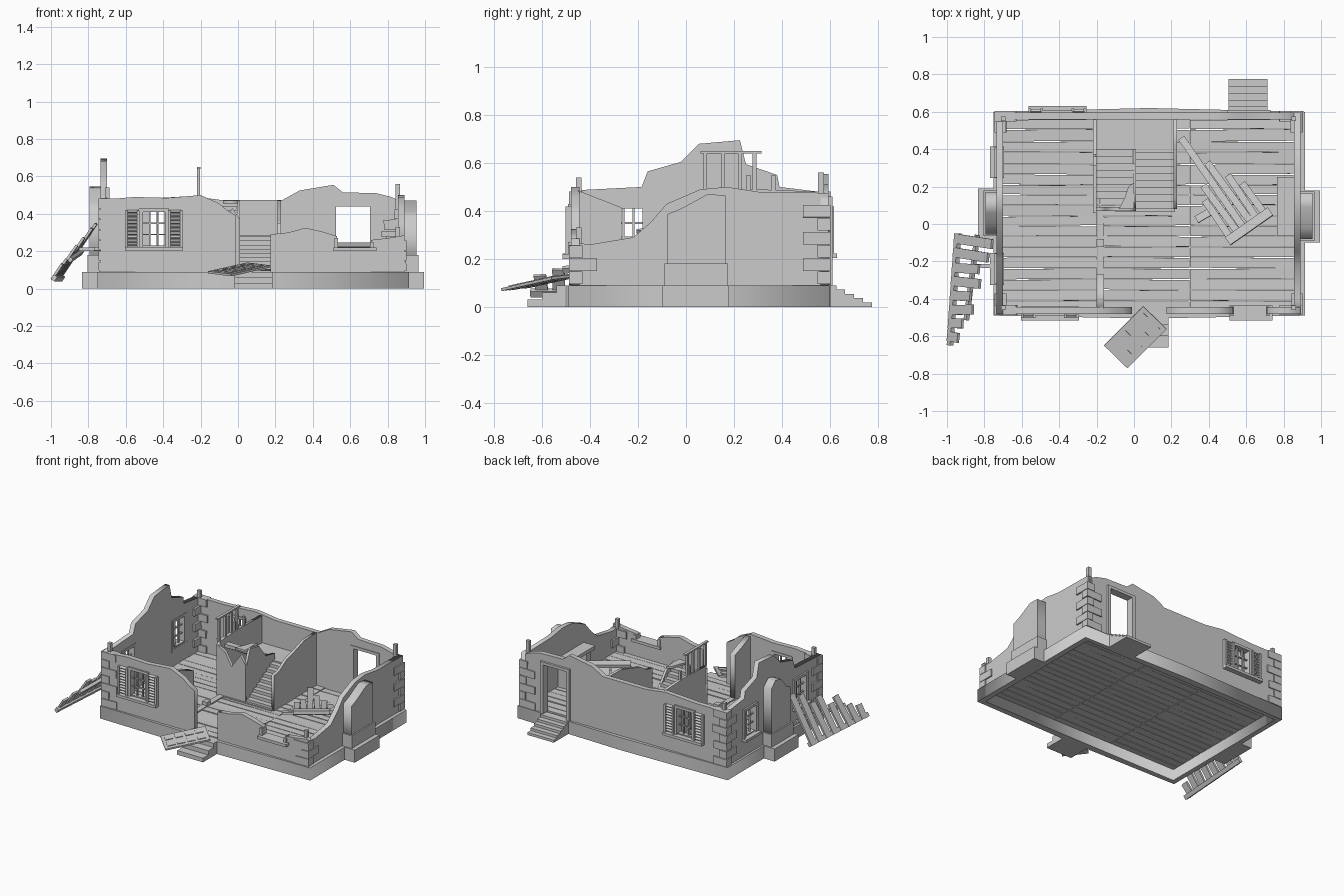
import bpy, bmesh, random
from math import radians, pi
from mathutils import Matrix, Vector

random.seed(4)
T = Matrix.Translation
I = Matrix.Identity(4)


def rot(deg, axis='Z'):
    return Matrix.Rotation(radians(deg), 4, axis)


def boxes(name, items, M=I):
    """One object from boxes (x0,x1,y0,y1,z0,z1[,local rotation])."""
    bm = bmesh.new()
    for b in items:
        c = Vector(((b[0] + b[1]) / 2, (b[2] + b[3]) / 2, (b[4] + b[5]) / 2))
        s = Matrix.Diagonal((b[1] - b[0], b[3] - b[2], b[5] - b[4], 1))
        r = b[6] if len(b) > 6 else I
        bmesh.ops.create_cube(bm, size=1, matrix=M @ T(c) @ r @ s)
    me = bpy.data.meshes.new(name)
    bm.to_mesh(me)
    bm.free()
    ob = bpy.data.objects.new(name, me)
    bpy.context.collection.objects.link(ob)
    return ob


AXES = {'y': Matrix(((1, 0, 0), (0, 0, -1), (0, 1, 0))).to_4x4(),
        'x': Matrix(((0, 0, 1), (1, 0, 0), (0, 1, 0))).to_4x4(),
        'z': I}


def slab(name, axis, lo, hi, outline, holes=()):
    """Flat outline with rectangular holes, extruded from lo to hi on an axis."""
    cu = bpy.data.curves.new(name, 'CURVE')
    cu.dimensions, cu.fill_mode, cu.extrude = '2D', 'BOTH', (hi - lo) / 2
    loops = [outline] + [[(a, c), (b, c), (b, d), (a, d)] for a, b, c, d in holes]
    for pts in loops:
        sp = cu.splines.new('POLY')
        sp.points.add(len(pts) - 1)
        for p, q in zip(sp.points, pts):
            p.co = (q[0], q[1], 0, 1)
        sp.use_cyclic_u = True
    tmp = bpy.data.objects.new(name + "_curve", cu)
    bpy.context.collection.objects.link(tmp)
    bpy.context.view_layer.update()
    me = bpy.data.meshes.new_from_object(tmp.evaluated_get(bpy.context.evaluated_depsgraph_get()))
    bpy.data.objects.remove(tmp)
    off = Vector([(lo + hi) / 2 if a == axis else 0 for a in 'xyz'])
    me.transform(T(off) @ AXES[axis])
    me.name = name
    ob = bpy.data.objects.new(name, me)
    bpy.context.collection.objects.link(ob)
    return ob


# Foundation ring with chimney footings
slab("foundation", 'z', 0, .09,
     [(-.75, -.49), (.08, -.505), (.915, -.49), (.915, .6), (.08, .62), (-.75, .6)],
     [(-.715, .875, -.455, .57)])
boxes("chimney_footings", [(.9, .995, -.1, .18, 0, .09), (-.835, -.74, -.08, .19, 0, .09)])

# Floor boards, slightly uneven
boards, y = [], -.465
while y < .56:
    w = random.uniform(.052, .066)
    for x0, x1 in ((-.72, -.18), (-.18, .3), (.3, .88)):
        boards.append((x0, x1 - .003, y, y + w - .004, .08, .096 + random.uniform(0, .005),
                       rot(random.uniform(-.5, .5)) @ rot(random.uniform(-2, 2), 'X')))
    y += w
boxes("floor_boards", boards)

# Broken outer walls
WZ = (.23, .41)
slab("front_wall_left", 'y', -.48, -.445,
     [(-.735, .09), (-.01, .09), (-.01, .39), (-.06, .42), (-.1, .455), (-.2, .5),
      (-.38, .485), (-.55, .49), (-.735, .475)], [(-.512, -.388, *WZ)])
slab("front_wall_right", 'y', -.48, -.445,
     [(.175, .09), (.89, .09), (.89, .285), (.8, .27), (.71, .26), (.71, .215), (.53, .215),
      (.53, .28), (.45, .305), (.36, .325), (.27, .3), (.175, .29)])
slab("back_wall", 'y', .56, .595,
     [(-.735, .09), (.52, .09), (.52, .44), (.71, .44), (.71, .09), (.89, .09), (.89, .455),
      (.82, .49), (.74, .51), (.56, .515), (.51, .555), (.33, .525), (.24, .475), (-.1, .475),
      (-.25, .495), (-.5, .48), (-.735, .48)], [(-.472, -.348, *WZ)])
slab("left_wall", 'x', -.735, -.7,
     [(-.48, .09), (.595, .09), (.595, .475), (.39, .5), (.38, .55), (.25, .595), (.225, .695),
      (.055, .68), (-.02, .605), (-.16, .565), (-.185, .5), (-.48, .485)],
     [(.27, .39, *WZ), (-.3, -.18, *WZ)])
slab("right_wall", 'x', .855, .89,
     [(-.48, .09), (.595, .09), (.595, .475), (.3, .48), (.17, .5), (.06, .49), (-.08, .43),
      (-.15, .35), (-.22, .29), (-.4, .26), (-.48, .27)])


# Windows with sash bars, sill and optional louvred shutters (outside is local -y)
def window(name, x, y, deg, shutters=True):
    p = []
    for s in (-1, 1):
        p += [(s * .07 - .011, s * .07 + .011, -.012, .04, .22, .425),
              (s * .021 - .004, s * .021 + .004, .01, .022, .23, .41),
              (-.06, .06, .01, .022, .316 + s * .03, .323 + s * .03)]
        if shutters:
            for e in (.083, .148):
                p.append((s * e - .007, s * e + .007, -.022, 0, .222, .418))
            p += [(s * .115 - .03, s * .115 + .03, -.018, -.002, .232 + k * .0195, .24 + k * .0195,
                   rot(35, 'X')) for k in range(10)]
    p += [(-.08, .08, -.012, .04, .41, .428), (-.155 if shutters else -.085,
          .155 if shutters else .085, -.035, .04, .203, .222)]
    boxes(name, p, T((x, y, 0)) @ rot(deg))


window("front_window", -.45, -.48, 0)
window("back_window", -.41, .595, 180)
window("left_window_rear", -.735, .33, -90, False)
window("left_window_front", -.735, -.24, -90, False)
boxes("broken_window_frame", [(.51, .74, -.515, -.435, .2, .22), (.515, .535, -.492, -.44, .215, .27),
                              (.705, .725, -.492, -.44, .215, .25)])
boxes("back_door_frame", [(.5, .525, .555, .61, .09, .455), (.705, .73, .555, .61, .09, .455),
                          (.5, .73, .555, .61, .44, .46)])

# Corner stones, alternating long and short, with inner corner posts
for name, cx, cy, sx, sy, rows, post in (("front_left", -.745, -.487, 1, 1, 7, .54),
                                         ("front_right", .9, -.487, -1, 1, 3, .33),
                                         ("back_left", -.745, .603, 1, -1, 7, .53),
                                         ("back_right", .9, .603, -1, -1, 6, .56)):
    st = []
    for i in range(rows):
        lx, ly = ((.115, .055), (.055, .115))[i % 2]
        lx += random.uniform(-.01, .01)
        xs, ys = sorted((cx, cx + sx * lx)), sorted((cy, cy + sy * ly))
        st.append((*xs, *ys, .093 + i * .056, .145 + i * .056, rot(random.uniform(-2, 2), 'Y')))
    boxes(name + "_corner_stones", st)
    px, py = cx + sx * .045, cy + sy * .04
    boxes(name + "_post", [(px - .012, px + .012, py - .012, py + .012, .09, post)])

# Broken chimneys and fireplace
slab("right_chimney", 'x', .88, .955,
     [(-.08, .09), (.165, .09), (.165, .465), (.09, .47), (-.02, .41), (-.08, .385)])
slab("left_chimney", 'x', -.795, -.73,
     [(-.055, .09), (.17, .09), (.17, .5), (.12, .545), (.06, .53), (.0, .46), (-.055, .43)])
boxes("chimney_shoulders", [(.88, .965, -.09, .175, .09, .18), (-.805, -.73, -.065, .18, .09, .18)])
boxes("fireplace", [(.79, .86, -.05, 0, .09, .28), (.79, .86, .18, .23, .09, .28),
                    (.765, .86, -.065, .25, .28, .305)])


# Entrance steps
def steps(name, x0, x1, y, d, n, depth):
    boxes(name, [(x0, x1, *sorted((y, y + d * depth * (n - i) / n)), .09 * i / n, .09 * (i + 1) / n)
                 for i in range(n)])


steps("front_steps", -.02, .185, -.48, -1, 3, .18)
steps("back_steps", .505, .715, .59, 1, 5, .185)

# Staircase: lower flight, landing, upper flight
boxes("lower_stairs", [(.012, .212, .08 + i * .0375, .12 + i * .0375, .1 + i * .022, .124 + i * .022)
                       for i in range(8)])
boxes("stair_landing", [(-.2, .212, .38, .56, .265, .288)])
boxes("upper_stairs", [(-.2, 0, .36 - i * .0375, .402 - i * .0375, .285 + i * .022, .309 + i * .022)
                       for i in range(7)])
slab("stair_centre_wall", 'x', -.005, .012,
     [(.08, .09), (.4, .09), (.4, .33), (.3, .35), (.22, .45), (.12, .47), (.08, .36)])
slab("stair_right_wall", 'x', .21, .23,
     [(.08, .09), (.56, .09), (.56, .475), (.42, .47), (.33, .44), (.22, .41), (.14, .36), (.08, .35)])
slab("stair_left_wall", 'x', -.22, -.2,
     [(.08, .09), (.56, .09), (.56, .48), (.3, .49), (.08, .48)])
slab("stair_front_wall", 'y', .07, .09,
     [(-.22, .09), (.01, .09), (.01, .37), (-.03, .43), (-.1, .33), (-.15, .42), (-.22, .46)])
slab("upper_floor_remnant", 'z', .455, .47, [(-.08, .08), (0, .08), (0, .22), (-.03, .2), (-.05, .14)])
boxes("stair_railing",
      [(-.218, -.202, y - .008, y + .008, .48, t) for y, t in
       ((.08, .645), (.155, .645), (.225, .645), (.285, .645), (.26, .55), (.365, .55))]
      + [(-.22, -.2, .06, .315, .64, .65)])

# Inner partition with threshold beam and stub post
slab("partition_wall", 'x', -.2, -.16,
     [(-.45, .09), (-.27, .09), (-.27, .415), (-.36, .45), (-.45, .485)])
boxes("partition_beam", [(-.2, -.16, -.27, .08, .09, .106), (-.2, -.16, -.12, -.08, .09, .13),
                         (-.2, .22, .065, .085, .09, .106)])

# Fallen front door with raised panels
door = [(-.15, .15, -.087, .087, -.006, .006)]
for i in range(4):
    for j in (-1, 1):
        door.append((-.13 + i * .068, -.078 + i * .068, j * .04 - .022, j * .04 + .022, -.009, .011))
boxes("fallen_door", door, T((.007, -.605, .103)) @ rot(45) @ rot(-9, 'Y') @ rot(5, 'X'))

# Collapsed floor section in the right room (local +x runs to the splintered end)
raft = [(-.02, .03, -.14, .14, .01, .035), (.16, .185, -.11, .12, -.02, 0)]
for k, ln in enumerate((.26, .33, .61, .42, .3, .22)):
    v = .115 - k * .044
    raft.append((0, ln, v - .019, v + .019, 0, .013, rot(random.uniform(-2, 2))))
raft.append((.1, .3, .09, .13, -.05, -.035, rot(85)))
boxes("collapsed_floor", raft, T((.62, -.02, .21)) @ rot(125) @ rot(9, 'Y'))

# Broken roof section leaning on the left wall (local x along -y, local y up the slope)
roof = [(0, .6, .0, .03, -.012, .012), (0, .46, .15, .175, -.02, 0, rot(-6))]
for k, ln in enumerate((.36, .33, .25, .27, .19, .22, .13, .1)):
    roof.append((.01 + k * .074, .062 + k * .074, 0, ln, 0, .014, rot(random.uniform(-4, 4))))
boxes("leaning_roof", roof, T((-.95, -.05, .045)) @ rot(-94) @ rot(56, 'X'))
boxes("roof_props", [(-.85, -.74, -.18, -.16, .2, .22), (-.85, -.74, -.235, -.215, .2, .22)])
